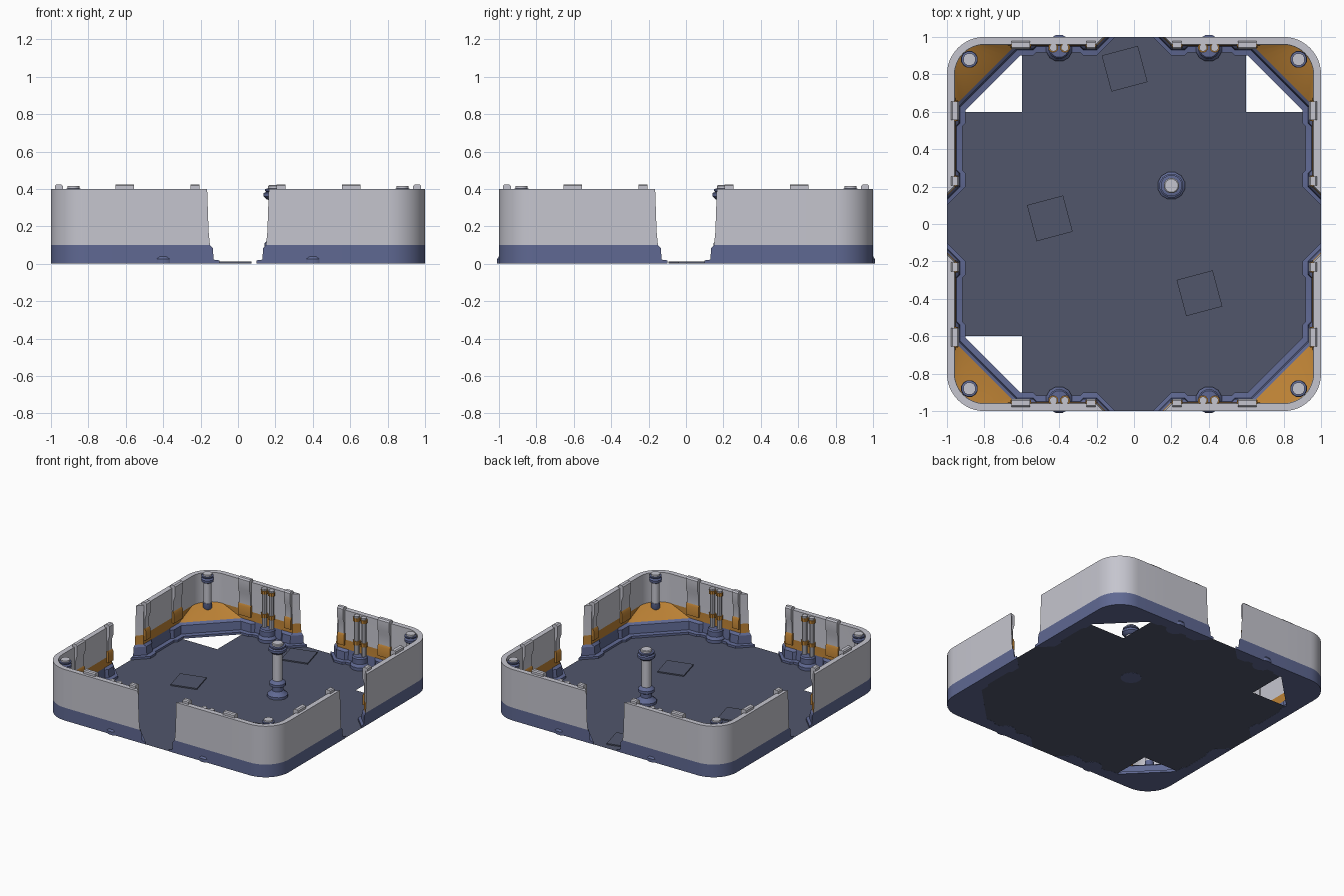
import bpy, bmesh, math
from mathutils import Matrix

if "Cube" in bpy.data.objects:
    bpy.data.objects.remove(bpy.data.objects["Cube"])


def material(name, rgb):
    m = bpy.data.materials.new(name)
    m.diffuse_color = (*rgb, 1)
    m.use_nodes = True
    m.node_tree.nodes["Principled BSDF"].inputs["Base Color"].default_value = m.diffuse_color
    return m


GREY, BLUE, ORANGE, FLOOR = range(4)
MATS = [material("light_grey", (0.56, 0.56, 0.62)), material("slate_blue", (0.115, 0.14, 0.29)),
        material("orange", (0.50, 0.22, 0.035)), material("dark_floor", (0.083, 0.094, 0.148))]


def finish(name, bm, mirror=(False, False), recalc=True):
    if recalc:
        bmesh.ops.remove_doubles(bm, verts=bm.verts, dist=1e-5)
        bmesh.ops.recalc_face_normals(bm, faces=bm.faces)
    me = bpy.data.meshes.new(name)
    bm.to_mesh(me)
    bm.free()
    for m in MATS:
        me.materials.append(m)
    ob = bpy.data.objects.new(name, me)
    bpy.context.collection.objects.link(ob)
    if any(mirror):
        mod = ob.modifiers.new("mirror", 'MIRROR')
        mod.use_axis = (mirror[0], mirror[1], False)
        mod.use_mirror_merge = False
    bpy.ops.object.select_all(action='DESELECT')
    ob.select_set(True)
    bpy.context.view_layer.objects.active = ob
    bpy.ops.object.shade_smooth_by_angle(angle=math.radians(31))
    return ob


def face(bm, pts, mat):
    vs = [bm.verts.new(p) for p in pts]
    f = bm.faces.new(vs)
    f.material_index = mat


def lathe(bm, x, y, prof, n=12):
    """prof: (radius, z, colour of the band up to the next point)"""
    def ring(r, z):
        return [(x + r * math.cos(2 * math.pi * (i + .5) / n),
                 y + r * math.sin(2 * math.pi * (i + .5) / n), z) for i in range(n)]
    rings = [ring(r, z) for r, z, _ in prof]
    for k in range(len(prof) - 1):
        for i in range(n):
            j = (i + 1) % n
            face(bm, (rings[k][i], rings[k][j], rings[k + 1][j], rings[k + 1][i]), prof[k][2])
    face(bm, rings[0][::-1], prof[0][2])
    face(bm, rings[-1], prof[-1][2])


def extrude(bm, prof, a, b, mat, swap):
    """extrude an (inset, z) wall profile along the wall from a to b"""
    def P(t, o, z):
        return (1 - o, t, z) if swap else (t, 1 - o, z)
    n = len(prof)
    face(bm, [P(a, *p) for p in prof], mat)
    face(bm, [P(b, *p) for p in prof], mat)
    for i in range(n):
        p, q = prof[i], prof[(i + 1) % n]
        face(bm, (P(a, *p), P(b, *p), P(b, *q), P(a, *q)), mat)


# Wall corner: levels are (door edge, inset, z, diagonal sum x+y at the corner or None)
LEVELS = [(None, 0, 0, None), (None, 0, .10, None), (None, 0, .40, None),
          (.165, .040, .40, None), (.157, .042, .17, None), (.150, .045, .10, 1.59),
          (.135, .065, .085, 1.565), (.130, .070, .022, 1.555), (.100, .100, .018, 1.51),
          (.100, .100, 0, 1.51)]
BANDS = [BLUE, GREY, GREY, GREY, ORANGE, BLUE, BLUE, BLUE, BLUE, BLUE]
RECESS = {2: 0, 3: .018, 4: .018, 5: 0}
XS = {2: .27, 3: .29, 4: .52, 5: .54}
ARC = 12


def station_points(level):
    e, off, z, diag = level
    pts = []
    for k in range(6):
        if k < 2:
            if e is None:
                pts.append((.20 + .01 * k, 1, z))
            else:
                pts.append((e + off * k, 1 - off * k, z))
        else:
            o = off - (RECESS[k] if off > .06 else 0)
            pts.append((XS[k], 1 - o, z))
    left = pts[:]
    for i in range(ARC + 1):
        t = i / ARC
        if diag is None:
            r, a = .2 - off, math.pi / 2 * (1 - t)
            pts.append((.8 + r * math.cos(a), .8 + r * math.sin(a), z))
        else:
            h, l = 1 - off, diag - 1 + off
            pts.append((l + (h - l) * t, h + (l - h) * t, z))
    return pts + [(y, x, z) for x, y, z in reversed(left)]


bm = bmesh.new()
G = [station_points(l) for l in LEVELS]
for k in range(len(G)):
    A, B = G[k], G[(k + 1) % len(G)]
    for s in range(len(A) - 1):
        face(bm, (A[s], A[s + 1], B[s + 1], B[s]), BANDS[k])
for s in (0, -1):   # door ends
    face(bm, [G[i][s] for i in (0, 1, 5, 6, 7, 8, 9)], BLUE)
    face(bm, [G[i][s] for i in (1, 2, 3, 4, 5)], GREY)
finish("corner_walls", bm, (True, True))

# Floor with three open corners
bm = bmesh.new()
face(bm, [(-.6, -1, .001), (.6, -1, .001), (1, -.6, .001), (1, .6, .001), (.6, .6, .001), (.6, 1, .001),
          (-.6, 1, .001), (-.6, .6, .001), (-1, .6, .001), (-1, -.6, .001), (-.6, -.6, .001)], FLOOR)
finish("floor", bm, recalc=False)

# Loose thin floor plates
bm = bmesh.new()
for x, y in ((-.05, .83), (-.45, .03), (.35, -.37)):
    M = Matrix.Translation((x, y, .0065)) @ Matrix.Rotation(math.radians(15), 4, 'Z') \
        @ Matrix.Diagonal((.2, .2, .009, 1))
    bmesh.ops.create_cube(bm, size=1, matrix=M)
for f in bm.faces:
    f.material_index = FLOOR
finish("floor_plates", bm)

# Wall clips and their orange feet
CLIP = [(.022, .39), (.022, .418), (.03, .425), (.055, .425), (.065, .415), (.065, .34),
        (.052, .30), (.052, .20), (.036, .20), (.036, .39)]
FOOT = [(.036, .13), (.060, .13), (.060, .205), (.052, .22), (.036, .22)]
clips, feet = bmesh.new(), bmesh.new()
for swap in (False, True):
    for a, b in ((.205, .255), (.555, .655)):
        extrude(clips, CLIP, a, b, GREY, swap)
        m, w = (a + b) / 2, (b - a) / 2 + .004
        extrude(feet, FOOT, m - w, m + w, ORANGE, swap)
finish("wall_clips", clips, (True, True))
finish("clip_feet", feet, (True, True))

# Pipe pairs on the front and back walls
bm = bmesh.new()
lathe(bm, .4, .94, [(.072, 0, BLUE), (.072, .025, BLUE), (.058, .045, BLUE), (.058, .085, BLUE), (.05, .095, BLUE)])
finish("pipe_bases", bm, (True, True))
bm = bmesh.new()
for x in (.369, .431):
    lathe(bm, x, .943, [(.019, .08, GREY), (.019, .17, ORANGE), (.027, .17, ORANGE), (.027, .20, ORANGE),
                        (.019, .20, GREY), (.019, .355, ORANGE), (.027, .355, ORANGE), (.027, .38, ORANGE),
                        (.021, .38, GREY), (.021, .395, GREY)], 10)
finish("pipes", bm, (True, True))

# Corner posts
bm = bmesh.new()
lathe(bm, .88, .88, [(.022, .13, BLUE), (.032, .15, BLUE), (.032, .19, GREY), (.028, .19, GREY),
                     (.028, .345, BLUE), (.044, .355, BLUE), (.046, .375, BLUE), (.036, .385, BLUE),
                     (.044, .392, BLUE), (.044, .40, BLUE), (.034, .402, GREY), (.034, .415, GREY)])
finish("corner_posts", bm, (True, True))

# Free-standing column
bm = bmesh.new()
lathe(bm, .2, .205, [(.075, 0, BLUE), (.075, .02, BLUE), (.055, .035, BLUE), (.042, .05, BLUE), (.042, .08, BLUE),
                     (.060, .09, BLUE), (.060, .11, BLUE), (.046, .125, BLUE), (.036, .13, GREY),
                     (.036, .34, BLUE), (.05, .345, BLUE), (.065, .36, BLUE), (.065, .378, BLUE),
                     (.052, .384, BLUE), (.058, .39, BLUE), (.058, .40, BLUE), (.042, .402, GREY),
                     (.042, .415, GREY), (.036, .42, GREY)])
finish("column", bm)
